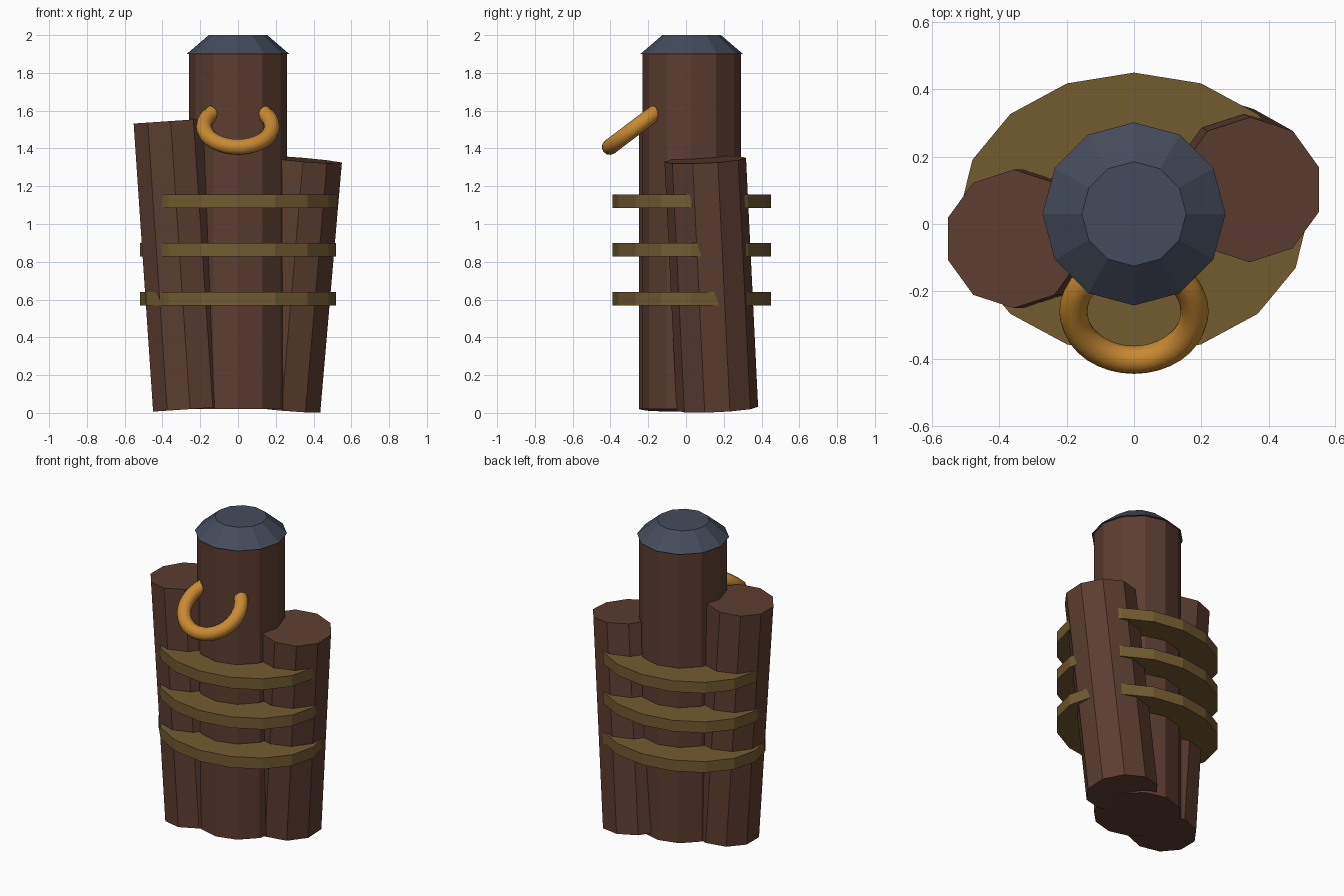
import bpy, math
from mathutils import Vector

if "Cube" in bpy.data.objects:
    bpy.data.objects.remove(bpy.data.objects["Cube"])


def material(name, rgb):
    """Flat colour from 0-255 sRGB values, stored as linear."""
    lin = [((c / 255 + 0.055) / 1.055) ** 2.4 for c in rgb]
    m = bpy.data.materials.new(name)
    m.diffuse_color = (*lin, 1)
    m.use_nodes = True
    m.node_tree.nodes["Principled BSDF"].inputs["Base Color"].default_value = m.diffuse_color
    return m


WOOD = material("dark_wood", (92, 61, 48))
ROPE = material("rope_brown", (114, 91, 48))
IRON = material("blue_grey_iron", (68, 75, 91))
BRASS = material("brass", (200, 138, 50))


def finish(name, mat):
    ob = bpy.context.object
    ob.name = ob.data.name = name
    ob.data.materials.append(mat)
    return ob


def log(name, bottom, top, radius, sides):
    """Faceted log running between two end centres."""
    a, b = Vector(bottom), Vector(top)
    d = b - a
    # lean as x then y rotation so the facets do not twist
    rot = (math.atan2(-d.y, math.hypot(d.x, d.z)), math.atan2(d.x, d.z), 0)
    bpy.ops.mesh.primitive_cylinder_add(vertices=sides, radius=radius, depth=d.length,
                                        location=(a + b) / 2, rotation=rot)
    return finish(name, WOOD)


# Three bundled logs
log("main_post", (0, 0.03, 0.02), (0, 0.03, 1.91), 0.26, 12)
log("left_post", (-0.254, -0.044, 0.02), (-0.357, -0.044, 1.545), 0.206, 10)
log("right_post", (0.231, 0.166, 0.022), (0.345, 0.102, 1.34), 0.216, 10)

# Bevelled cap on the tall post
bpy.ops.mesh.primitive_cone_add(vertices=12, radius1=0.272, radius2=0.155, depth=0.1,
                                location=(0, 0.03, 1.95))
finish("post_cap", IRON)

# Oval lashings around the bundle
for i, z in enumerate((0.605, 0.863, 1.12)):
    bpy.ops.mesh.primitive_cylinder_add(vertices=16, radius=1, depth=0.072,
                                        location=(0, 0.03, z))
    band = finish(f"lashing_{i + 1}", ROPE)
    band.scale = (0.52, 0.42, 1)

# Mooring ring hanging from the front of the post
bpy.ops.mesh.primitive_torus_add(major_radius=0.18, minor_radius=0.042,
                                 major_segments=36, minor_segments=12,
                                 location=(0, -0.26, 1.516),
                                 rotation=(math.radians(37), 0, 0))
finish("mooring_ring", BRASS)
bpy.ops.object.shade_smooth_by_angle(angle=math.radians(40))
